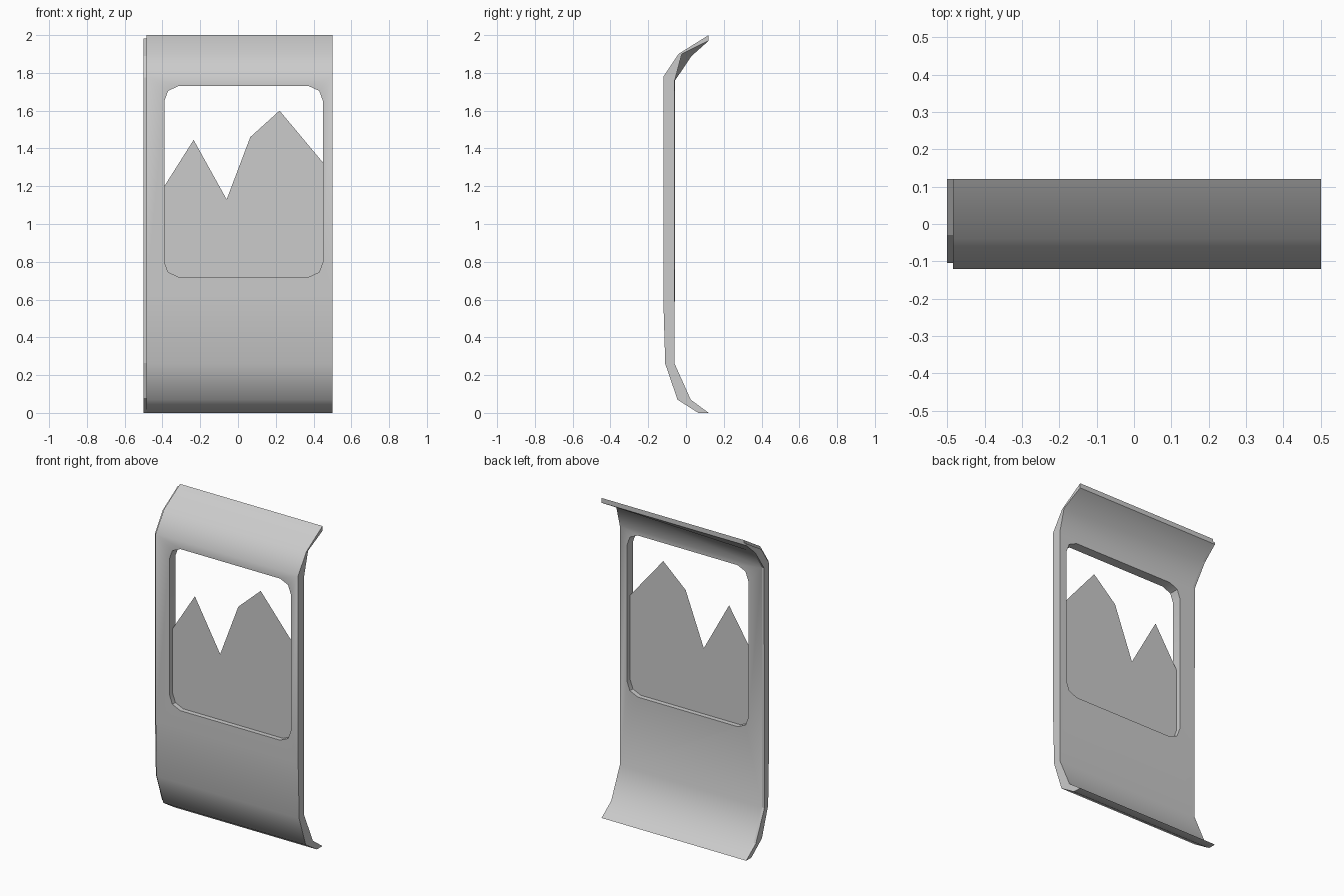
import bpy, bmesh, math

if "Cube" in bpy.data.objects:
    bpy.data.objects.remove(bpy.data.objects["Cube"])

def loft(name, x0, prof0, x1, prof1):
    """Closed solid between two (y, z) profiles with equal point counts."""
    bm = bmesh.new()
    a = [bm.verts.new((x0, y, z)) for y, z in prof0]
    b = [bm.verts.new((x1, y, z)) for y, z in prof1]
    n = len(a)
    for i in range(n):
        j = (i + 1) % n
        bm.faces.new((a[i], a[j], b[j], b[i]))
    bm.faces.new(a)
    bm.faces.new(b)
    bmesh.ops.recalc_face_normals(bm, faces=bm.faces)
    return finish(name, bm)

def plate(name, pts, y, depth=0):
    """Flat (x, z) outline, optionally extruded along y."""
    bm = bmesh.new()
    f = bm.faces.new([bm.verts.new((x, y, z)) for x, z in pts])
    if depth:
        ext = bmesh.ops.extrude_face_region(bm, geom=[f])['geom']
        bmesh.ops.translate(bm, vec=(0, depth, 0),
                            verts=[v for v in ext if isinstance(v, bmesh.types.BMVert)])
        bmesh.ops.recalc_face_normals(bm, faces=bm.faces)
    return finish(name, bm)

def finish(name, bm):
    me = bpy.data.meshes.new(name)
    bm.to_mesh(me)
    bm.free()
    ob = bpy.data.objects.new(name, me)
    bpy.context.collection.objects.link(ob)
    return ob

def select(ob):
    bpy.ops.object.select_all(action='DESELECT')
    ob.select_set(True)
    bpy.context.view_layer.objects.active = ob

# Curved wall panel; the inner roof haunch thickens towards the left end
outer = [(.12, 2), (-.04, 1.9), (-.12, 1.78), (-.12, .6), (-.11, .26), (-.045, .07), (.065, 0)]
inner_low = [(.12, 0), (.025, .07), (-.06, .26)]
right = outer + inner_low + [(-.06, 1.76), (-.022, 1.9), (.12, 1.97)]
left = outer + inner_low + [(-.058, 1.76), (.03, 1.89), (.12, 1.97)]
panel = loft("wall_panel", -.485, left, .5, right)

# Recessed joining lip along the left end
lip_outer = [(.12, 1.983), (-.03, 1.889), (-.105, 1.775), (-.105, .6), (-.097, .263), (-.035, .08), (.068, 0)]
lip = lip_outer + left[len(outer):]
loft("joining_lip", -.5, lip, -.485, lip)

# Window opening with clipped corners
x0, x1, z0, z1 = -.39, .45, .72, 1.73
clip = [(0, .08), (.02, .025), (.075, 0)]
low_left = [(x0 + a, z0 + b) for a, b in clip]
low_right = [(x1 - a, z0 + b) for a, b in reversed(clip)]
top_right = [(x1 - a, z1 - b) for a, b in clip]
top_left = [(x0 + a, z1 - b) for a, b in reversed(clip)]
cutter = plate("window_cutter", low_left + low_right + top_right + top_left, -.3, .5)
cutter.hide_render = True
mod = panel.modifiers.new("window", 'BOOLEAN')
mod.object = cutter
mod.solver = 'EXACT'
select(panel)
bpy.ops.object.modifier_apply(modifier=mod.name)
bpy.data.objects.remove(cutter)
bpy.ops.object.shade_smooth_by_angle(angle=math.radians(40))

# Broken glass pane
jagged = [(x1, 1.325), (.22, 1.6), (.065, 1.46), (-.06, 1.13), (-.235, 1.445), (x0, 1.2)]
plate("broken_glass", low_left + low_right + jagged, -.09)
